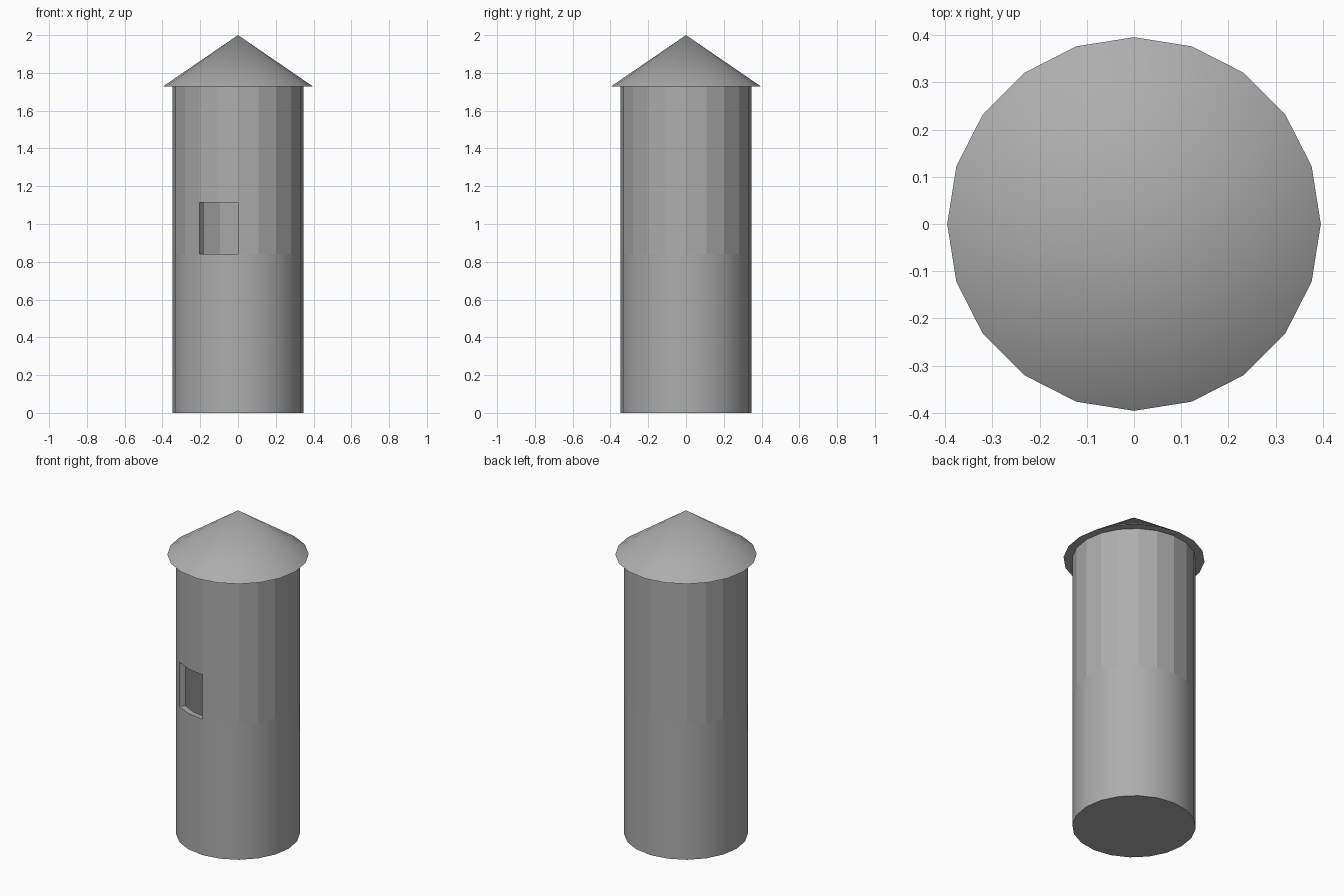
import bpy, bmesh
from math import sin, cos, pi, radians

SIDES = 20
BODY_R, INNER_R, ROOF_R = 0.347, 0.312, 0.396
WALL = BODY_R - INNER_R
SILL_Z, LINTEL_Z, EAVES_Z, APEX_Z = 0.84, 1.115, 1.729, 2.0
WINDOW = (13, 14)  # facets left open at the front

cube = bpy.data.objects.get("Cube")
if cube:
    bpy.data.objects.remove(cube, do_unlink=True)

GREY = (0.42, 0.42, 0.42, 1)
grey = bpy.data.materials.new("plain_grey")
grey.use_nodes = True
grey.diffuse_color = GREY
grey.node_tree.nodes["Principled BSDF"].inputs["Base Color"].default_value = GREY


def ring(bm, radius, z):
    return [bm.verts.new((radius * cos(2 * pi * i / SIDES), radius * sin(2 * pi * i / SIDES), z))
            for i in range(SIDES)]


def drum(bm, radius, bottom, top):
    """Closed drum, smooth below the sill and faceted above, with the window left open."""
    rings = [ring(bm, radius, z) for z in (bottom, SILL_Z, LINTEL_Z, top)]
    for level, (low, high) in enumerate(zip(rings, rings[1:])):
        for i in range(SIDES):
            if level == 1 and i in WINDOW:
                continue
            j = (i + 1) % SIDES
            bm.faces.new((low[i], low[j], high[j], high[i])).smooth = level == 0
    bm.faces.new(rings[0][::-1])
    bm.faces.new(rings[-1])
    # Outline of the window opening
    first, last = WINDOW[0], WINDOW[-1] + 1
    return rings[1][first:last + 1] + rings[2][first:last + 1][::-1]


def finish(bm, name):
    bmesh.ops.recalc_face_normals(bm, faces=bm.faces[:])
    for edge in bm.edges:
        edge.smooth = edge.calc_face_angle(0) < radians(40)
    mesh = bpy.data.meshes.new(name)
    bm.to_mesh(mesh)
    bm.free()
    mesh.materials.append(grey)
    bpy.context.collection.objects.link(bpy.data.objects.new(name, mesh))


# Hollow tower body, outer and inner drums joined through the window
bm = bmesh.new()
outer = drum(bm, BODY_R, 0, EAVES_Z)
inner = drum(bm, INNER_R, WALL, EAVES_Z - WALL)
for i in range(len(outer)):
    j = (i + 1) % len(outer)
    bm.faces.new((outer[i], outer[j], inner[j], inner[i]))
finish(bm, "tower_body")

# Conical roof with a flat underside
bm = bmesh.new()
eaves = ring(bm, ROOF_R, EAVES_Z)
apex = bm.verts.new((0, 0, APEX_Z))
for i in range(SIDES):
    bm.faces.new((eaves[i], eaves[(i + 1) % SIDES], apex)).smooth = True
bm.faces.new(eaves[::-1])
finish(bm, "roof")
